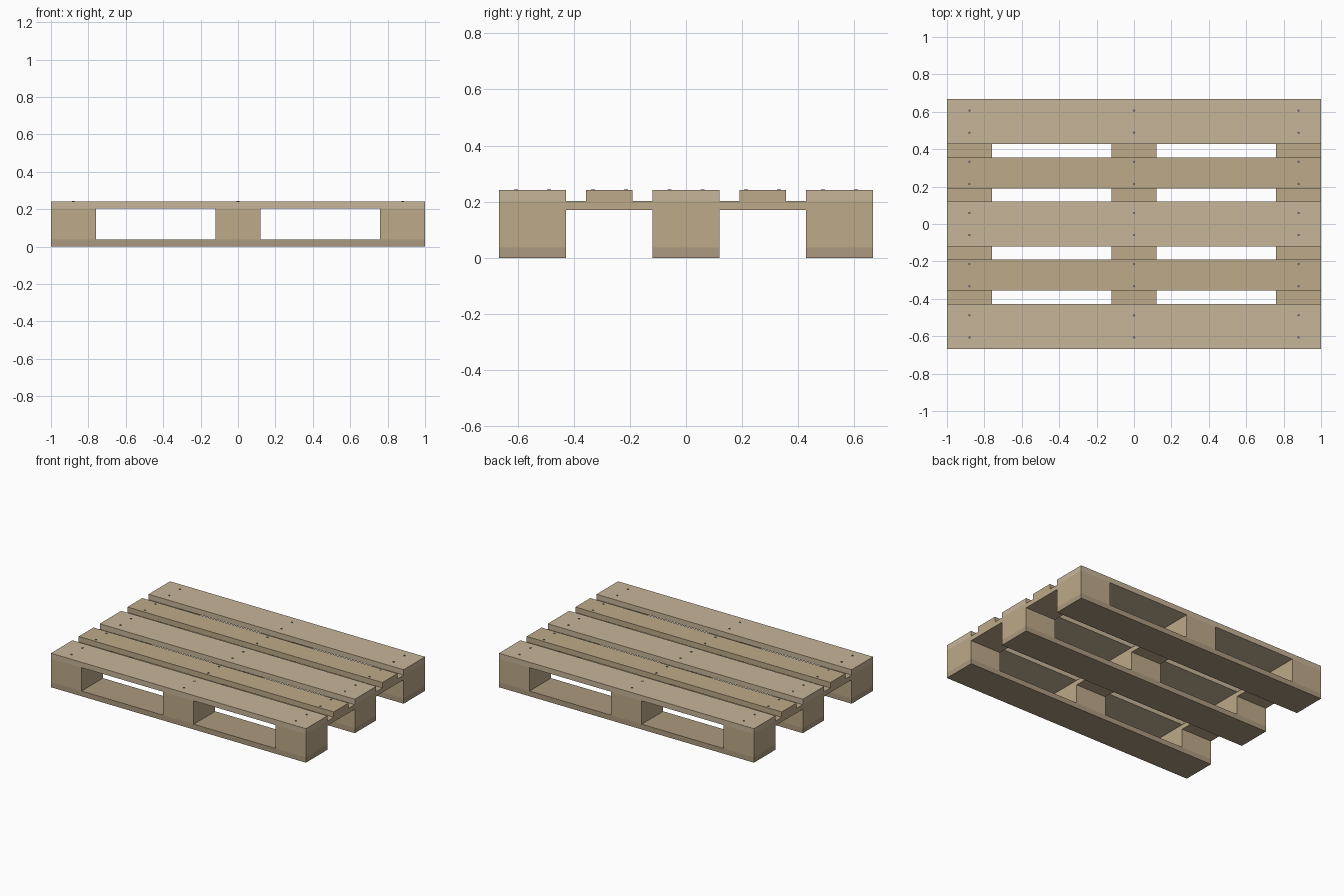
import bpy, bmesh
from mathutils import Matrix, Vector

if "Cube" in bpy.data.objects:
    bpy.data.objects.remove(bpy.data.objects["Cube"])

def material(name, rgb):
    m = bpy.data.materials.new(name)
    m.diffuse_color = (*rgb, 1)
    m.use_nodes = True
    m.node_tree.nodes["Principled BSDF"].inputs["Base Color"].default_value = m.diffuse_color
    return m

LIGHT = material("light_wood", (0.57, 0.46, 0.32))
TAN = material("tan_wood", (0.51, 0.40, 0.25))
DARK = material("dark_wood", (0.41, 0.32, 0.21))
STEEL = material("nail_steel", (0.15, 0.15, 0.16))

def finish(name, bm, mat):
    me = bpy.data.meshes.new(name)
    bm.to_mesh(me)
    bm.free()
    me.materials.append(mat)
    ob = bpy.data.objects.new(name, me)
    bpy.context.collection.objects.link(ob)
    return ob

def box(name, x, y, z0, z1, sx, sy, mat):
    bm = bmesh.new()
    bmesh.ops.create_cube(bm, size=1)
    bmesh.ops.scale(bm, vec=Vector((sx, sy, z1 - z0)), verts=bm.verts)
    bmesh.ops.translate(bm, vec=Vector((x, y, (z0 + z1) / 2)), verts=bm.verts)
    return finish(name, bm, mat)

L, W, WIDE, NARROW = 2.0, 1.334, 0.24, 0.166
Z = (0.0, 0.037, 0.17, 0.203, 0.241)     # layer heights
XS = (-0.88, 0, 0.88)
YS = (-0.547, 0, 0.547)
Y_NARROW = (-0.273, 0.273)

# Runners, blocks and wide deck boards
for j, y in enumerate(YS):
    box(f"bottom_board_{j}", 0, y, Z[0], Z[1], L, WIDE, DARK)
    box(f"wide_deck_board_{j}", 0, y, Z[3], Z[4], L, WIDE, LIGHT)
    for i, x in enumerate(XS):
        box(f"block_{i}_{j}", x, y, Z[1], Z[2], WIDE, WIDE, TAN)

# Cross boards and narrow deck boards
for i, x in enumerate(XS):
    box(f"cross_board_{i}", x, 0, Z[2], Z[3], WIDE, W, TAN)
for j, y in enumerate(Y_NARROW):
    box(f"narrow_deck_board_{j}", 0, y, Z[3], Z[4], L, NARROW, TAN)

# Two nail heads at every deck joint
bm = bmesh.new()
for y in YS + Y_NARROW:
    for x in XS:
        for s in (-0.059, 0.059):
            bmesh.ops.create_cone(bm, cap_ends=True, segments=8, radius1=0.007, radius2=0.007,
                                  depth=0.006, matrix=Matrix.Translation((x, y + s, Z[4])))
finish("nail_heads", bm, STEEL)
